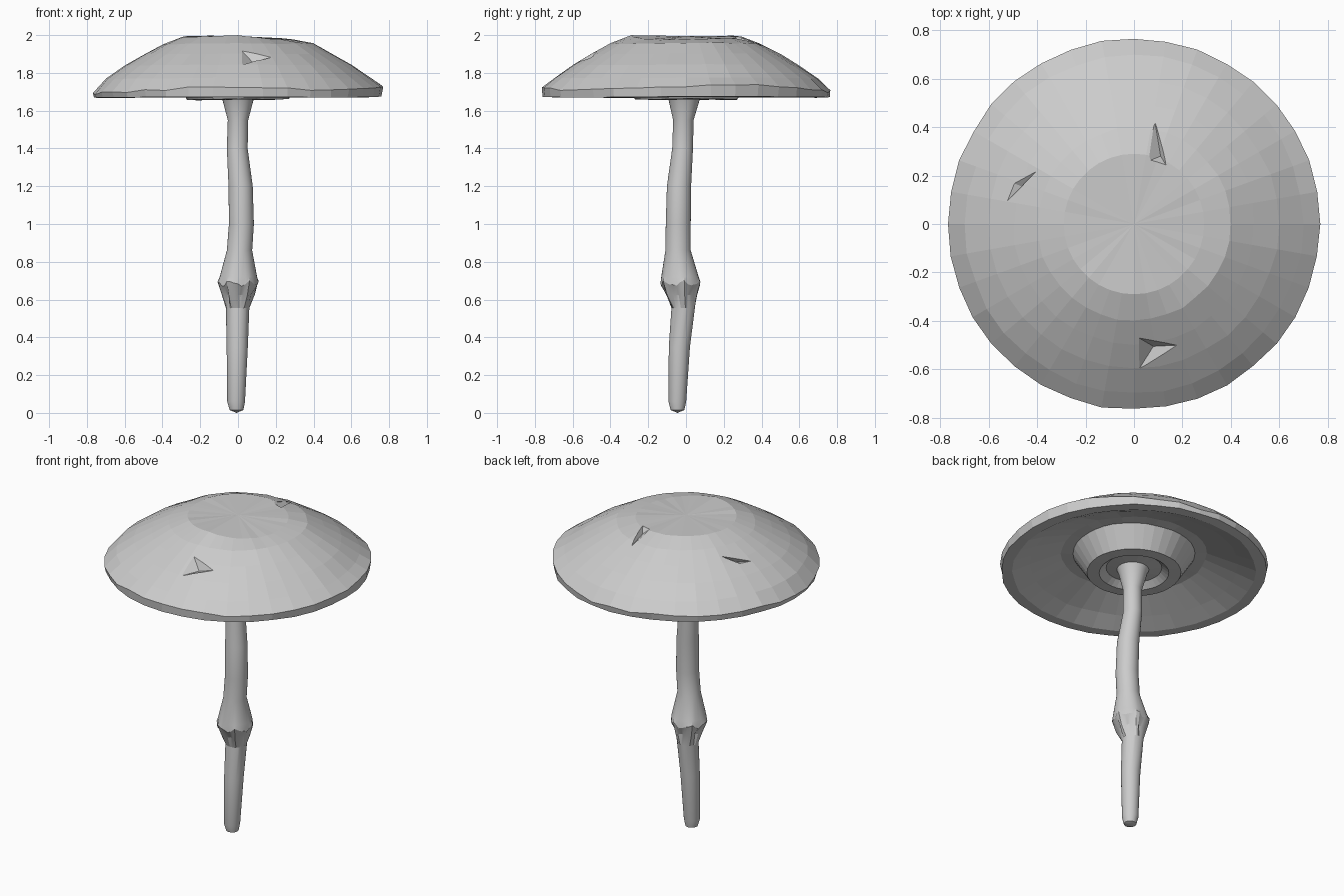
import bpy, bmesh, math, random
from mathutils import Vector

if "Cube" in bpy.data.objects:
    bpy.data.objects.remove(bpy.data.objects["Cube"])

random.seed(4)


def make_object(name, bm):
    bmesh.ops.recalc_face_normals(bm, faces=bm.faces)
    me = bpy.data.meshes.new(name)
    bm.to_mesh(me)
    bm.free()
    ob = bpy.data.objects.new(name, me)
    bpy.context.collection.objects.link(ob)
    return ob


def loft(name, n, rings, start, end):
    """Skin rings of n points, closing both ends with a fan to a point."""
    bm = bmesh.new()
    rows = [[bm.verts.new(p) for p in ring] for ring in rings]
    for a, b in zip(rows, rows[1:]):
        for i in range(n):
            j = (i + 1) % n
            bm.faces.new((a[i], a[j], b[j], b[i]))
    for row, tip in ((rows[0], start), (rows[-1], end)):
        c = bm.verts.new(tip)
        for i in range(n):
            bm.faces.new((row[i], row[(i + 1) % n], c))
    return make_object(name, bm)


# Cap: revolved profile (radius, height, waviness), top then underside
N = 36
profile = [(.29, 1.995, .005), (.40, 1.955, .004), (.50, 1.90, .003),
           (.60, 1.842, .003), (.70, 1.772, .003), (.768, 1.712, .02),
           (.762, 1.672, .003), (.70, 1.67, .002), (.60, 1.715, .008),
           (.42, 1.785, .008), (.35, 1.785, .005), (.27, 1.66, .003),
           (.20, 1.657, .002), (.16, 1.69, .002), (.07, 1.68, 0)]
rings = []
for k, (r, z, w) in enumerate(profile):
    ring = []
    for i in range(N):
        a = 2 * math.pi * i / N
        dz = w * (.55 * math.cos(a) + .6 * math.sin(3 * a + .6)
                  + random.uniform(-.4, .4))
        if k == 0:
            dz -= .022 * max(0, math.cos(a))
        rr = r + random.uniform(-.006, .002) * (0 < k < 10)
        ring.append((rr * math.cos(a), rr * math.sin(a), min(z + dz, 2.0)))
    rings.append(ring)
cap = loft("mushroom_cap", N, rings, (0, 0, 1.995), (0, 0, 1.68))


def cap_height(x, y):
    r = math.hypot(x, y)
    pts = [(0, 1.995)] + [p[:2] for p in profile[:6]]
    for (r0, z0), (r1, z1) in zip(pts, pts[1:]):
        if r <= r1:
            return z0 + (z1 - z0) * (r - r0) / (r1 - r0)
    return pts[-1][1]


# Three small nicks cut into the cap
nicks = [([(.02, -.47), (.18, -.50), (.02, -.60)], (.08, -.505)),
         ([(-.53, .09), (-.50, .17), (-.40, .22)], (-.45, .15)),
         ([(.085, .43), (.06, .26), (.14, .23)], (.11, .28))]
for tri, deep in nicks:
    bm = bmesh.new()
    low = bm.verts.new((*deep, cap_height(*deep) - .04))
    mid = [bm.verts.new((x, y, cap_height(x, y) + .001)) for x, y in tri]
    top = [bm.verts.new((x, y, cap_height(x, y) + .1)) for x, y in tri]
    bm.faces.new(top)
    for i in range(3):
        j = (i + 1) % 3
        bm.faces.new((mid[i], mid[j], low))
        bm.faces.new((mid[i], mid[j], top[j], top[i]))
    cutter = make_object("nick_cutter", bm)
    cutter.hide_render = True
    cutter.hide_set(True)
    mod = cap.modifiers.new("nick", 'BOOLEAN')
    mod.operation = 'DIFFERENCE'
    mod.solver = 'EXACT'
    mod.object = cutter

# Stem: bent tube (z, centre x, centre y, radius, pleat in radius, wave in z)
M = 32
path = [(.015, -.008, -.045, .036, 0, 0), (.06, -.01, -.046, .047, 0, 0),
        (.35, -.004, -.035, .056, 0, 0), (.555, -.002, -.015, .062, 0, 0),
        (.625, -.001, -.025, .079, .009, 0), (.685, 0, -.03, .106, .003, .012),
        (.72, .002, -.032, .099, 0, 0), (.86, .008, -.042, .067, 0, 0),
        (1.0, .018, -.041, .066, 0, 0), (1.2, .014, -.037, .064, 0, 0),
        (1.4, -.004, -.018, .055, 0, 0), (1.55, 0, -.014, .054, 0, 0),
        (1.66, 0, -.01, .083, 0, 0), (1.69, 0, -.01, .095, 0, 0)]
rings = []
for z, cx, cy, r, pleat, wave in path:
    ring = []
    for i in range(M):
        a = 2 * math.pi * i / M
        s = math.sin(6 * a + .7) + .5 * math.sin(11 * a)
        rr = r + pleat * s
        ring.append((cx + rr * math.cos(a), cy + rr * math.sin(a), z + wave * s))
    rings.append(ring)
stem = loft("mushroom_stem", M, rings, (-.008, -.045, 0), (0, -.01, 1.70))

bpy.ops.object.select_all(action='DESELECT')
stem.select_set(True)
bpy.context.view_layer.objects.active = stem
bpy.ops.object.shade_smooth_by_angle(angle=math.radians(20))
